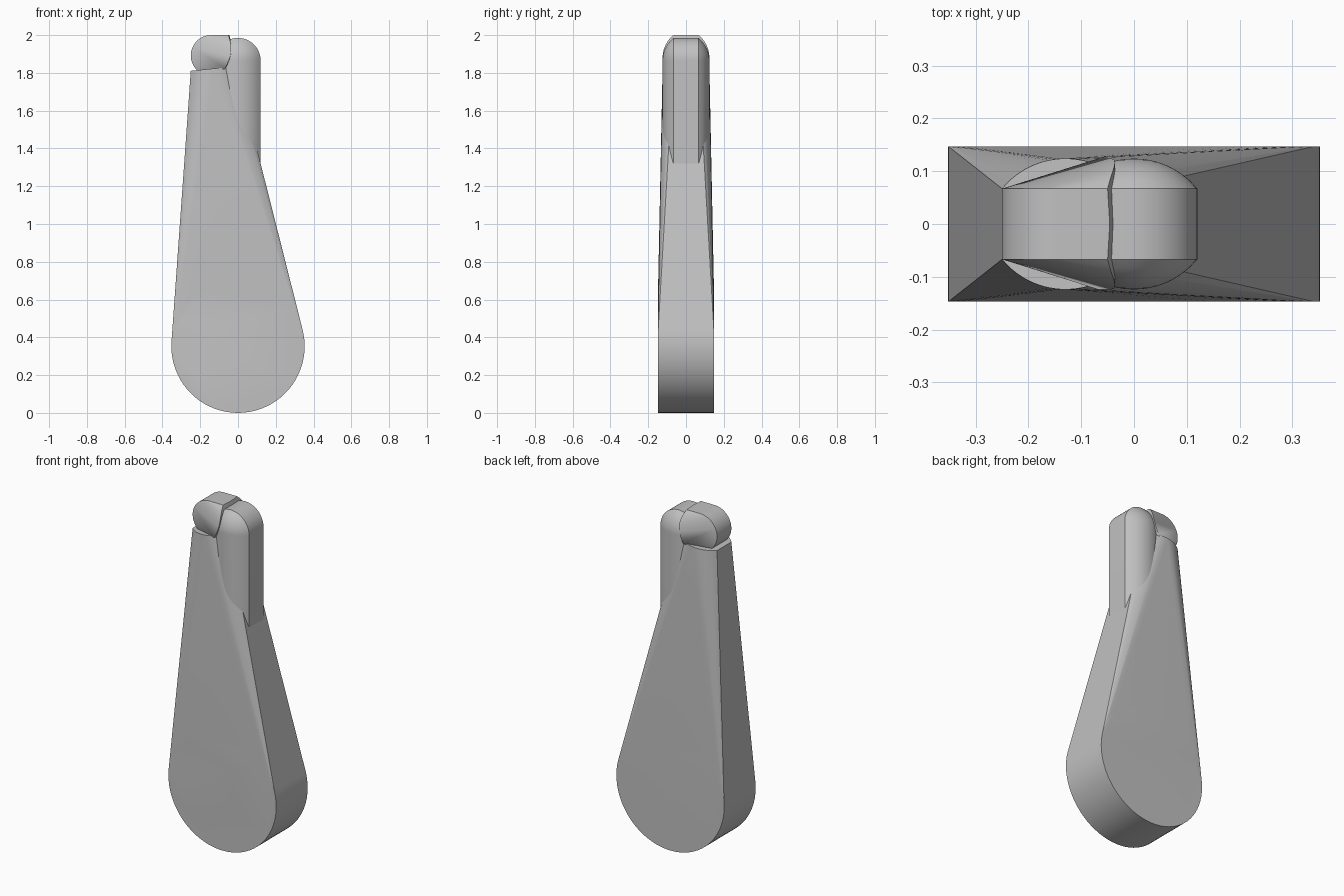
import bpy, bmesh
from math import sin, cos, pi, sqrt, radians

if "Cube" in bpy.data.objects:
    bpy.data.objects.remove(bpy.data.objects["Cube"])

grey = bpy.data.materials.new("plain grey")
grey.use_nodes = True
colour = (0.53, 0.53, 0.53, 1)
grey.diffuse_color = colour
grey.node_tree.nodes["Principled BSDF"].inputs["Base Color"].default_value = colour

R = 0.12        # half width of a finger
FLAT = 0.067    # half depth of its flat sides
DEEP = 0.124    # half depth at the middle of its bulging faces


def bulge(d, r=R):
    """Half depth of a finger at distance d from its axis."""
    s = DEEP - FLAT
    arc = (r * r + s * s) / (2 * s)
    return DEEP - arc + sqrt(arc * arc - d * d)


def disc(x, z, r, y, n=72):
    return [(x + r * cos(2 * pi * i / n), s * y, z + r * sin(2 * pi * i / n))
            for i in range(n) for s in (-1, 1)]


def section(x, z, tilt=0.0, n=24):
    """Flat-sided finger cross-section, level or tilted across x."""
    offsets = [R * (2 * i / n - 1) for i in range(n + 1)]
    return [(x + d, s * bulge(d), z + tilt * d) for d in offsets for s in (-1, 1)]


def barrel(x, z):
    """Round finger tip: short cylinder with domed ends."""
    return [p for i in range(9) for p in disc(x, z, R * i / 8, bulge(R * i / 8), 48)]


def hull(name, points):
    bm = bmesh.new()
    for p in points:
        bm.verts.new(p)
    bmesh.ops.remove_doubles(bm, verts=bm.verts, dist=0.0005)
    out = bmesh.ops.convex_hull(bm, input=bm.verts)
    loose = {v for v in out["geom_interior"] + out["geom_unused"]
             if isinstance(v, bmesh.types.BMVert)}
    bmesh.ops.delete(bm, geom=list(loose), context="VERTS")
    bmesh.ops.dissolve_limit(bm, angle_limit=radians(0.3), verts=bm.verts, edges=bm.edges)
    bmesh.ops.recalc_face_normals(bm, faces=bm.faces)
    mesh = bpy.data.meshes.new(name)
    bm.to_mesh(mesh)
    bm.free()
    mesh.materials.append(grey)
    obj = bpy.data.objects.new(name, mesh)
    bpy.context.collection.objects.link(obj)
    bpy.ops.object.select_all(action="DESELECT")
    obj.select_set(True)
    bpy.context.view_layer.objects.active = obj
    bpy.ops.object.shade_smooth_by_angle(angle=radians(25))
    return obj


# Tapered body: wide round foot narrowing to the leaning finger
hull("tapered_body", disc(0, 0.353, 0.353, 0.147) + section(-0.13, 1.823, 0.1))

# Upright finger with a rounded tip
hull("upright_finger", section(0, 0.7) + barrel(0, 1.865))

# Bent tip on the leaning finger: narrow round end widening to a bulging face
face = []
for i in range(17):
    t = i / 16
    z = 1.825 + 0.175 * t
    x = -0.068 + 0.018 * t + 0.022 * sin(pi * t)
    depth = bulge(max(0, z - 1.88))
    face += [(x, s * depth, z) for s in (-1, 1)]
    face.append((x + 0.004, 0, z))
hull("bent_tip", disc(-0.142, 1.892, 0.108, FLAT) + face)
